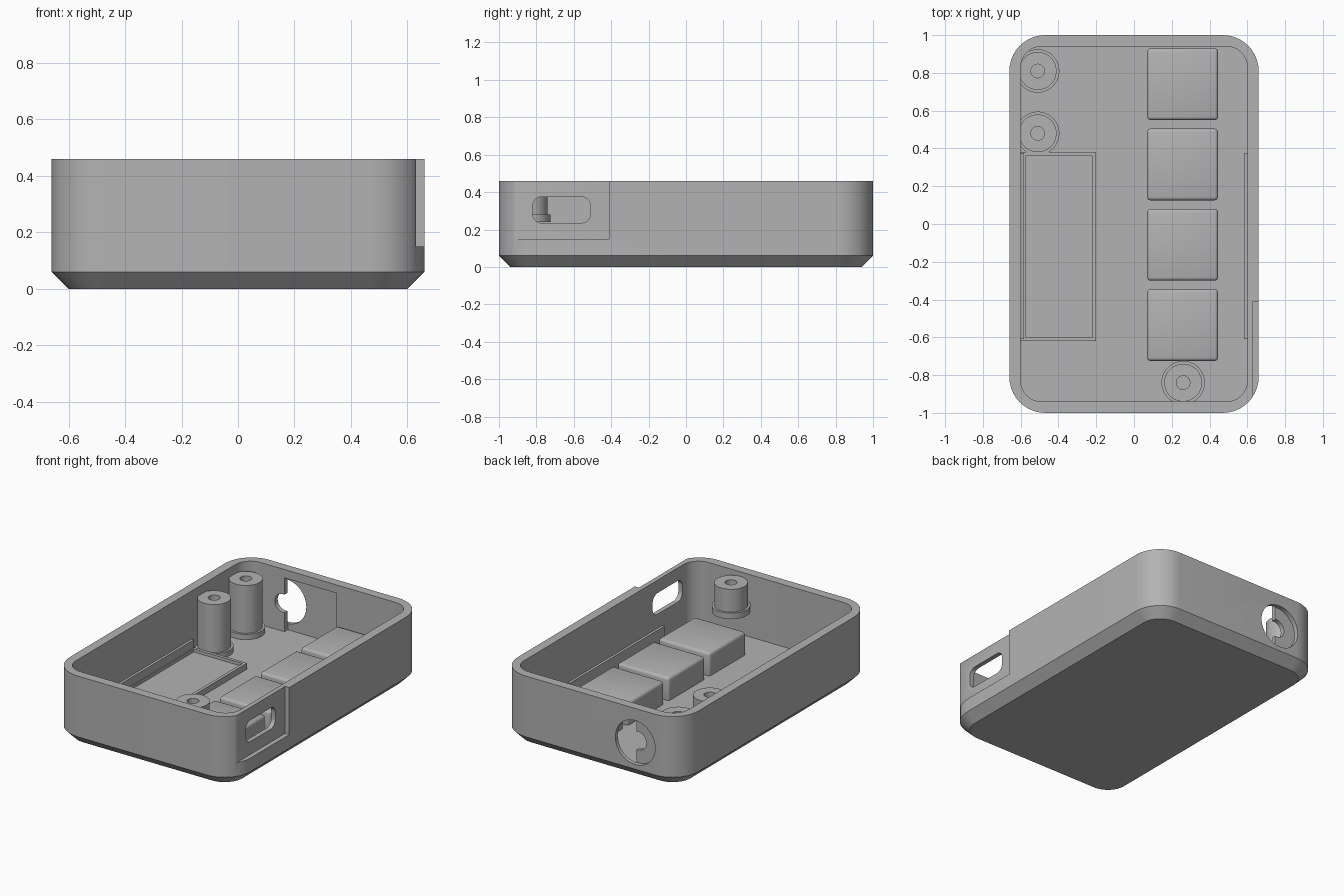
import bpy, bmesh
from math import sin, cos, pi
from mathutils import Matrix

if "Cube" in bpy.data.objects:
    bpy.data.objects.remove(bpy.data.objects["Cube"])

grey = bpy.data.materials.new("plain grey")
grey.use_nodes = True
grey.diffuse_color = (0.45, 0.45, 0.45, 1)
grey.node_tree.nodes["Principled BSDF"].inputs["Base Color"].default_value = grey.diffuse_color


def finish(name, bm):
    bmesh.ops.recalc_face_normals(bm, faces=bm.faces)
    mesh = bpy.data.meshes.new(name)
    bm.to_mesh(mesh)
    bm.free()
    mesh.materials.append(grey)
    ob = bpy.data.objects.new(name, mesh)
    bpy.context.collection.objects.link(ob)
    return ob


def activate(ob):
    bpy.ops.object.select_all(action="DESELECT")
    ob.select_set(True)
    bpy.context.view_layer.objects.active = ob


def smooth(ob):
    activate(ob)
    bpy.ops.object.shade_smooth_by_angle(angle=0.6)


def rounded_rect(hx, hy, r, steps=10):
    pts = []
    for k, (sx, sy) in enumerate([(1, 1), (-1, 1), (-1, -1), (1, -1)]):
        for i in range(steps + 1):
            a = (k + i / steps) * pi / 2
            pts.append((sx * (hx - r) + r * cos(a), sy * (hy - r) + r * sin(a)))
    return pts


def loft(name, rings, matrix=Matrix()):
    """Closed solid through (outline, z) rings."""
    bm = bmesh.new()
    loops = [[bm.verts.new((x, y, z)) for x, y in pts] for pts, z in rings]
    n = len(loops[0])
    for low, high in zip(loops, loops[1:]):
        for i in range(n):
            j = (i + 1) % n
            bm.faces.new((low[i], low[j], high[j], high[i]))
    bm.faces.new(loops[0][::-1])
    bm.faces.new(loops[-1])
    bm.transform(matrix)
    return finish(name, bm)


def box(name, x0, x1, y0, y1, z0, z1, bevel=0):
    bm = bmesh.new()
    bmesh.ops.create_cube(bm, size=1)
    for v in bm.verts:
        v.co = ((x0 + x1) / 2 + v.co.x * (x1 - x0),
                (y0 + y1) / 2 + v.co.y * (y1 - y0),
                (z0 + z1) / 2 + v.co.z * (z1 - z0))
    if bevel:
        bmesh.ops.bevel(bm, geom=bm.edges[:], offset=bevel, segments=3,
                        profile=0.5, affect="EDGES")
    return finish(name, bm)


def cylinder(name, r, depth, matrix):
    bm = bmesh.new()
    bmesh.ops.create_cone(bm, cap_ends=True, segments=48, radius1=r, radius2=r,
                          depth=depth, matrix=matrix)
    return finish(name, bm)


def cut(ob, cutter):
    mod = ob.modifiers.new("cut", "BOOLEAN")
    mod.operation = "DIFFERENCE"
    mod.solver = "EXACT"
    mod.object = cutter
    activate(ob)
    bpy.ops.object.modifier_apply(modifier=mod.name)
    bpy.data.objects.remove(cutter)


HX, HY, TOP, FLOOR, WALL = 0.66, 1.0, 0.46, 0.05, 0.06

# Open case with chamfered underside
case = loft("case", [(rounded_rect(HX - WALL, HY - WALL, 0.13), 0),
                     (rounded_rect(HX, HY, 0.19), WALL),
                     (rounded_rect(HX, HY, 0.19), TOP)])
inner = rounded_rect(HX - WALL, HY - WALL, 0.11)
cut(case, loft("cavity", [(inner, FLOOR), (inner, TOP + 0.1)]))

# Connector recess and slot in the +x wall
cut(case, box("recess", 0.63, 0.8, -0.92, -0.41, 0.15, 0.6))
slot = rounded_rect(0.07, 0.155, 0.05)
cut(case, loft("slot", [(slot, -0.1), (slot, 0.1)],
               Matrix.Translation((0.62, -0.665, 0.305)) @ Matrix.Rotation(pi / 2, 4, "Y")))

# Round socket in the back wall: outer counterbore, small bore, inner pocket
def back_bore(r, y, depth):
    return cylinder("bore", r, depth, Matrix.Translation((-0.33, y, 0.235))
                    @ Matrix.Rotation(pi / 2, 4, "X"))

cut(case, back_bore(0.145, 1.03, 0.12))
cut(case, back_bore(0.06, 0.97, 0.2))
cut(case, box("pocket", -0.32, 0.06, 0.9, 0.975, FLOOR, 0.405))
smooth(case)

# Four raised square blocks
for i in range(4):
    y = 0.74 - i * 0.425
    smooth(box(f"block_{i + 1}", 0.07, 0.445, y - 0.19, y + 0.19, 0.02, 0.2, 0.018))

# Shallow tray with a raised rim
tray = box("tray", -0.605, -0.2, -0.62, 0.38, 0.02, 0.09)
cut(tray, box("tray_hollow", -0.575, -0.22, -0.6, 0.36, 0.07, 0.2))

# Thin rails along both side walls
for side, name in ((-1, "right_rail"), (1, "left_rail")):
    x0, x1 = sorted((side * 0.583, side * 0.62))
    box(name, x0, x1, -0.61, 0.375, 0.02, 0.143)


# Screw posts with a collar and a bored centre
def circle(r, n=48):
    return [(r * cos(2 * pi * i / n), r * sin(2 * pi * i / n)) for i in range(n)]


def post(name, x, y, base, top):
    collar = base + 0.04
    ob = loft(name, [(circle(0.115), base), (circle(0.115), collar),
                     (circle(0.1), collar), (circle(0.1), top)],
              Matrix.Translation((x, y, 0)))
    cut(ob, cylinder("post_bore", 0.036, 0.3,
                     Matrix.Translation((x, y, base + 0.02 + 0.15))) if top - base < 0.3 else
        cylinder("post_bore", 0.036, 0.5, Matrix.Translation((x, y, base + 0.02 + 0.25))))
    smooth(ob)


post("back_post", -0.51, 0.81, FLOOR - 0.005, 0.4)
post("middle_post", -0.51, 0.48, FLOOR - 0.005, 0.4)
post("front_post", 0.26, -0.84, 0.24, 0.43)
